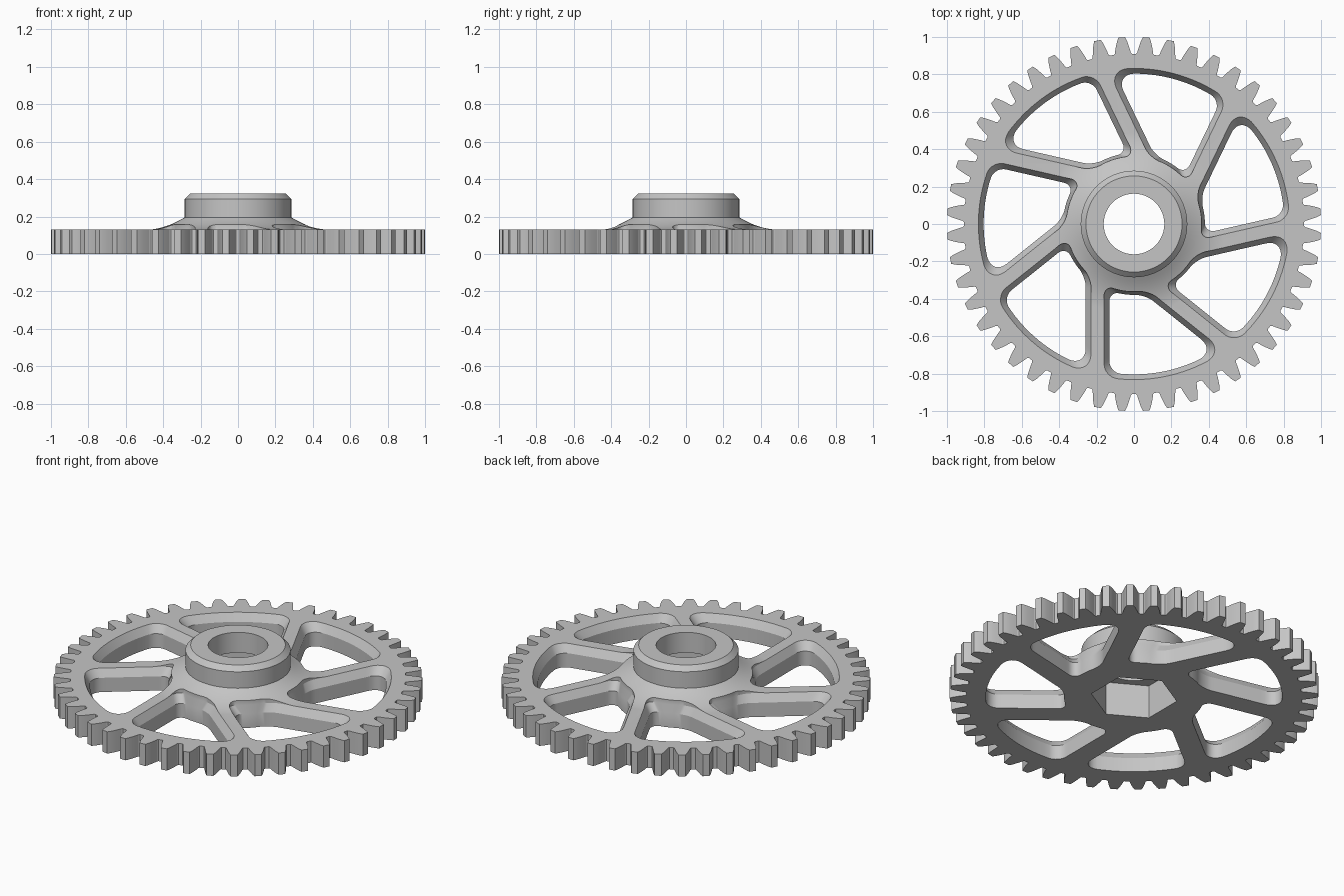
import bpy, bmesh, math
from mathutils import Vector

if "Cube" in bpy.data.objects:
    bpy.data.objects.remove(bpy.data.objects["Cube"])

TEETH, SPOKES = 48, 7
THICK, HUB_R, HUB_TOP = 0.13, 0.285, 0.322

steel = bpy.data.materials.new("light_grey")
steel.use_nodes = True
grey = (0.56, 0.56, 0.56, 1)
steel.diffuse_color = grey
steel.node_tree.nodes["Principled BSDF"].inputs["Base Color"].default_value = grey


def loft(name, sections):
    """Closed solid through (outline, height) sections with equal point counts."""
    bm = bmesh.new()
    rings = [[bm.verts.new((x, y, z)) for x, y in outline] for outline, z in sections]
    n = len(rings[0])
    for low, high in zip(rings, rings[1:]):
        for i in range(n):
            j = (i + 1) % n
            bm.faces.new((low[i], low[j], high[j], high[i]))
    bm.faces.new(rings[0][::-1])
    bm.faces.new(rings[-1])
    bmesh.ops.recalc_face_normals(bm, faces=bm.faces)
    mesh = bpy.data.meshes.new(name)
    bm.to_mesh(mesh)
    bm.free()
    mesh.materials.append(steel)
    ob = bpy.data.objects.new(name, mesh)
    bpy.context.collection.objects.link(ob)
    return ob


def polar(r, a):
    return (r * math.cos(a), r * math.sin(a))


def ring(r, n=96, start=0.0):
    return [polar(r, start + math.tau * i / n) for i in range(n)]


def combine(target, tool, operation):
    mod = target.modifiers.new(tool.name, "BOOLEAN")
    mod.operation, mod.solver, mod.object = operation, "EXACT", tool
    bpy.context.view_layer.objects.active = target
    bpy.ops.object.modifier_apply(modifier=mod.name)
    bpy.data.objects.remove(tool)


# Toothed disc: each flank is given as radius and half thickness
flank = [(0.91, 0.048), (0.916, 0.043), (0.935, 0.039), (0.96, 0.0325),
         (0.982, 0.026), (1.0, 0.018)]
outline = []
for k in range(TEETH):
    mid = math.tau * (k + 0.5) / TEETH
    outline += [polar(r, mid - w / r) for r, w in flank]
    outline += [polar(r, mid + w / r) for r, w in reversed(flank)]
gear = loft("spoked_gear", [(outline, 0), (outline, THICK)])

# Hub with a chamfered rim and a concave flare onto the disc
sections = []
for i in range(13):
    t = 1 - i / 12
    sections.append((ring(HUB_R + 0.215 * t), THICK - 0.0005 + 0.066 * (1 - t) ** 2))
sections = [(ring(0.5), 0.05)] + sections
sections += [(ring(HUB_R), HUB_TOP - 0.028), (ring(HUB_R - 0.028), HUB_TOP)]
combine(gear, loft("hub", sections), "UNION")


def window(inset, hub_inset, turn):
    """Rounded opening between two neighbouring offset spokes."""
    left, right = 0.16 - inset, 0.23 + inset
    r_in, r_out = 0.362 + hub_inset, 0.832 - inset
    step = math.tau / SPOKES
    # Angles where each spoke edge meets the inner and outer arcs
    a = [-math.pi / 2 - math.asin(left / r) for r in (r_in, r_out)]
    b = [step - math.pi / 2 - math.asin(right / r) for r in (r_in, r_out)]

    def edge_line(p, q):
        p, q = Vector(p), Vector(q)
        return lambda s: p.lerp(q, s), (q - p).length

    def edge_arc(r, u, v):
        return lambda s: Vector(polar(r, u + (v - u) * s)), r * abs(v - u)

    edges = [edge_line(polar(r_in, a[0]), polar(r_out, a[1])),
             edge_arc(r_out, a[1], b[1]),
             edge_line(polar(r_out, b[1]), polar(r_in, b[0])),
             edge_arc(r_in, b[0], a[0])]
    cuts = [0.07 - 0.3 * inset, 0.105 - 0.3 * inset, 0.06, 0.06]
    pts = []
    for i, (curve, length) in enumerate(edges):
        start, end = cuts[i - 1] / length, 1 - cuts[i] / length
        pts += [curve(start + (end - start) * s / 14) for s in range(15)]
        # Round the corner into the following edge
        following, next_length = edges[(i + 1) % 4]
        corner, p, q = curve(1), curve(end), following(cuts[i] / next_length)
        h1, h2 = p.lerp(corner, 0.56), q.lerp(corner, 0.56)
        for s in range(1, 8):
            t = s / 8
            u = 1 - t
            pts.append(p * u**3 + h1 * 3 * u * u * t + h2 * 3 * u * t * t + q * t**3)
    c, s = math.cos(turn), math.sin(turn)
    return [(p.x * c - p.y * s, p.x * s + p.y * c) for p in pts]


# Window openings, chamfered along their upper edge
for k in range(SPOKES):
    turn = math.tau * k / SPOKES
    narrow, wide = window(0.028, 0.017, turn), window(0, 0, turn)
    combine(gear, loft("window_cutter", [(narrow, -0.1), (narrow, THICK - 0.045),
                                         (wide, THICK), (wide, 0.5)]), "DIFFERENCE")

# Round bore through the hub and hexagonal pocket underneath
bore = ring(0.162)
combine(gear, loft("bore_cutter", [(bore, -0.1), (bore, 0.5)]), "DIFFERENCE")
pocket = ring(0.235, 6, math.pi / 6)
combine(gear, loft("pocket_cutter", [(pocket, -0.1), (pocket, 0.2)]), "DIFFERENCE")

bpy.ops.object.select_all(action="DESELECT")
gear.select_set(True)
bpy.context.view_layer.objects.active = gear
bpy.ops.object.shade_smooth_by_angle(angle=math.radians(25))
